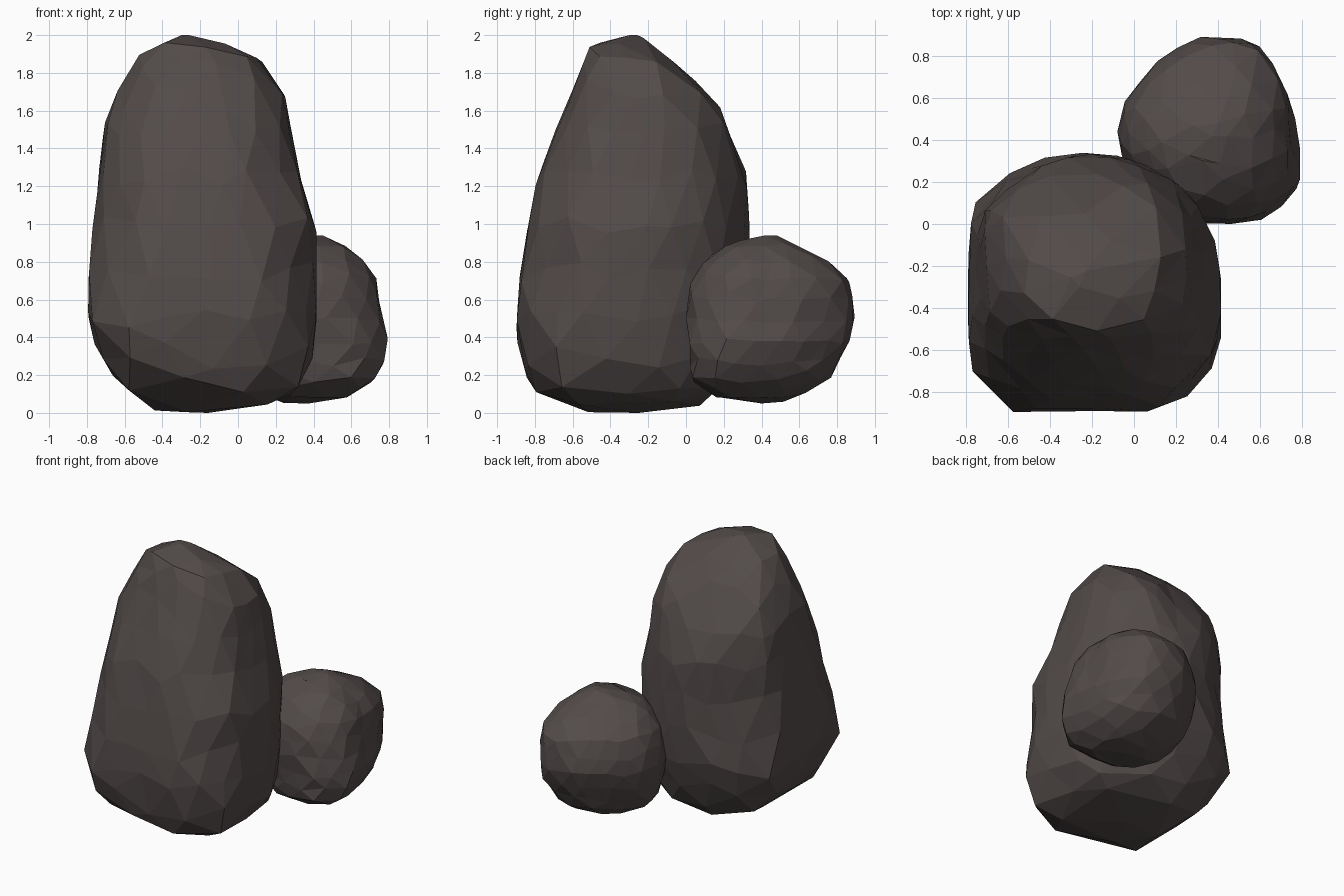
import bpy
import bmesh
import math
import random
from mathutils import Vector, noise

default_cube = bpy.data.objects.get("Cube")
if default_cube:
    bpy.data.objects.remove(default_cube, do_unlink=True)


def make_material(name, colour):
    material = bpy.data.materials.new(name)
    material.use_nodes = True
    material.diffuse_color = colour
    material.node_tree.nodes["Principled BSDF"].inputs["Base Color"].default_value = colour
    return material


def row_at(rows, height):
    """Blend the two rows around a height; each row starts with its height."""
    for low, high in zip(rows, rows[1:]):
        if height <= high[0]:
            blend = max(0, (height - low[0]) / (high[0] - low[0]))
            return [a + (b - a) * blend for a, b in zip(low, high)][1:]
    return rows[-1][1:]


def outline_radius(outline, angle):
    """Blend the plan radii, which are spaced evenly around the rock."""
    place = (angle / math.tau) % 1 * len(outline)
    index = int(place) % len(outline)
    following = outline[(index + 1) % len(outline)]
    return outline[index] + (following - outline[index]) * (place - int(place))


def across(start, end, share):
    """Place a point across a section, never outside its limits."""
    return (start + end) / 2 + (end - start) / 2 * max(-1, min(1, share))


def make_rock(name, sections, outlines, material, roughness, seed):
    random.seed(seed)
    offset = Vector((seed, seed, seed))
    bottom, top = sections[0][0], sections[-1][0]
    bm = bmesh.new()
    bmesh.ops.create_icosphere(bm, subdivisions=3, radius=1)
    for vert in bm.verts:
        direction = vert.co.normalized()
        pole = abs(direction.z) > 0.99
        angle = math.atan2(direction.y, direction.x)
        # Irregular spacing breaks up the regular sphere pattern
        if not pole:
            angle += random.uniform(-0.07, 0.07)
        lift = 0 if pole else random.uniform(-0.025, 0.025)
        share = min(1, max(0, (direction.z + 1) / 2 + lift))
        height = bottom + (top - bottom) * share
        left, right, front, back = row_at(sections, height)
        radius = 0 if pole else outline_radius(row_at(outlines, height), angle)
        # Broad dents and bumps, with a little chipping
        radius *= 1 + roughness * (noise.noise(direction * 3 + offset) + random.uniform(-0.4, 0.4))
        vert.co = Vector((
            across(left, right, radius * math.cos(angle)),
            across(front, back, radius * math.sin(angle)),
            height,
        ))
    bmesh.ops.recalc_face_normals(bm, faces=bm.faces)
    mesh = bpy.data.meshes.new(name)
    bm.to_mesh(mesh)
    bm.free()
    mesh.materials.append(material)
    rock = bpy.data.objects.new(name, mesh)
    bpy.context.collection.objects.link(rock)


stone = make_material("dark brown stone", (0.085, 0.07, 0.067, 1))

# Tall boulder: leaning front, squarish plan, undercut foot
# Sections are height, left, right, front, back
tall_sections = [
    (0, -.42, .1, -.5, 0),
    (.05, -.5, .2, -.72, .1),
    (.14, -.63, .36, -.83, .2),
    (.4, -.78, .42, -.9, .31),
    (.6, -.8, .42, -.89, .34),
    (.85, -.78, .41, -.87, .34),
    (1.05, -.77, .43, -.82, .34),
    (1.25, -.74, .33, -.79, .33),
    (1.5, -.71, .28, -.69, .22),
    (1.62, -.69, .27, -.64, .18),
    (1.8, -.58, .2, -.57, .01),
    (1.9, -.52, .08, -.53, -.12),
    (1.96, -.42, -.08, -.51, -.2),
    (2, -.3, -.22, -.36, -.24),
]
# Plan radii at the foot, waist and crown, every thirty degrees from +x
tall_outlines = [
    (.45, .98, 1.03, 1.02, 1, 1.06, 1.16, 1.01, 1.19, 1.21, 1.01, 1.12, 1.13),
    (1.1, .97, .97, .96, .98, .98, 1.02, .97, 1.08, 1.09, 1, 1.08, 1.1),
    (1.65, .98, 1.16, 1.16, 1.02, 1.14, 1.18, 1, 1.03, 1.02, .98, 1.06, 1.06),
]
make_rock("tall_boulder", tall_sections, tall_outlines, stone, .03, 3)

# Small boulder: tucked behind the left side of the tall one
small_sections = [
    (.05, .25, .5, .3, .5),
    (.1, .1, .63, .08, .64),
    (.2, 0, .75, .02, .79),
    (.36, -.06, .8, .02, .86),
    (.5, -.08, .77, 0, .9),
    (.68, -.06, .75, .02, .87),
    (.77, 0, .71, .07, .82),
    (.87, .12, .61, .17, .62),
    (.94, .3, .45, .36, .48),
]
small_outlines = [
    (.3, .94, .93, 1.01, .99, .9, .92, 1, .97, .97, 1, 1.14, 1.18),
    (.7, .94, 1.06, 1.14, 1, .9, .92, 1, .97, .97, 1, 1.08, 1.08),
]
make_rock("small_boulder", small_sections, small_outlines, stone, .03, 8)
